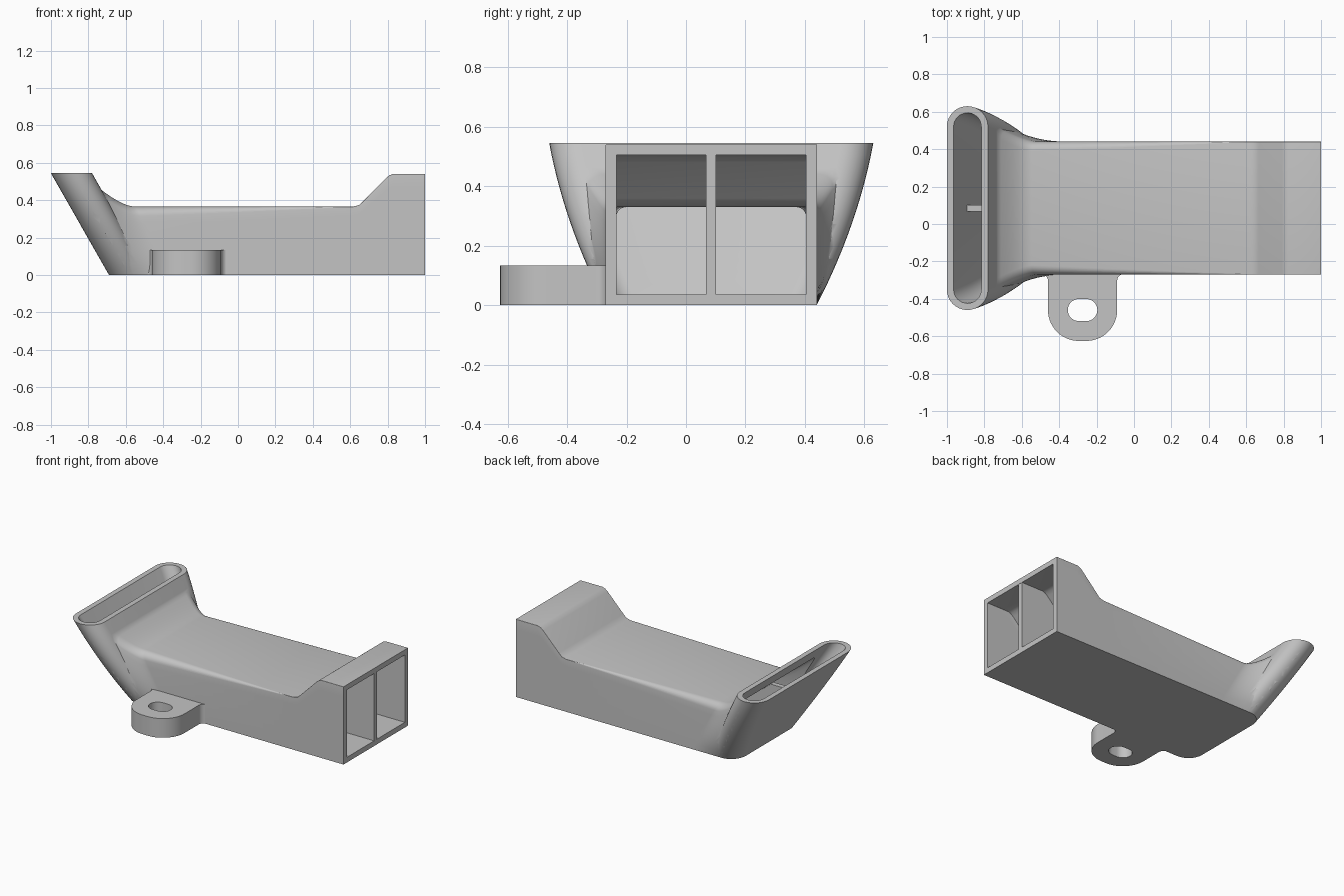
import bpy
import bmesh
from math import sin, cos, pi

if "Cube" in bpy.data.objects:
    bpy.data.objects.remove(bpy.data.objects["Cube"], do_unlink=True)

MID = 0.085      # centre line of the duct in y
HEIGHT = 0.545   # nozzle mouth height
LEAN = 0.57      # how far the nozzle leans per unit of height
WALL = 0.036

grey = bpy.data.materials.new("light grey plastic")
grey.use_nodes = True
grey.diffuse_color = (0.55, 0.55, 0.55, 1)
grey.node_tree.nodes["Principled BSDF"].inputs["Base Color"].default_value = (0.55, 0.55, 0.55, 1)


def loft(name, rings):
    """Closed skin through rings that share one point count."""
    bm = bmesh.new()
    loops = [[bm.verts.new(p) for p in ring] for ring in rings]
    n = len(loops[0])
    for a, b in zip(loops, loops[1:]):
        for i in range(n):
            j = (i + 1) % n
            bm.faces.new((a[i], a[j], b[j], b[i]))
    bm.faces.new(loops[0])
    bm.faces.new(loops[-1])
    bmesh.ops.recalc_face_normals(bm, faces=bm.faces)
    mesh = bpy.data.meshes.new(name)
    bm.to_mesh(mesh)
    bm.free()
    mesh.materials.append(grey)
    obj = bpy.data.objects.new(name, mesh)
    bpy.context.collection.objects.link(obj)
    return obj


def activate(obj):
    bpy.ops.object.select_all(action='DESELECT')
    obj.select_set(True)
    bpy.context.view_layer.objects.active = obj


def boolean(target, tool, operation):
    activate(target)
    mod = target.modifiers.new("cut", 'BOOLEAN')
    mod.object, mod.operation, mod.solver = tool, operation, 'EXACT'
    bpy.ops.object.modifier_apply(modifier=mod.name)
    bpy.data.objects.remove(tool, do_unlink=True)


def smooth(obj):
    activate(obj)
    bpy.ops.object.shade_smooth_by_angle(angle=pi / 6)


def half_width(z):
    u = z / HEIGHT
    return 0.355 + 0.28 * u - 0.09 * u * u


def arc(cx, cy, r, start, end, steps=10):
    return [(cx + r * cos(start + (end - start) * i / steps),
             cy + r * sin(start + (end - start) * i / steps)) for i in range(steps + 1)]


def stadium(cx, cy, half, r, steps=16):
    """Slot outline whose long axis runs along the second coordinate."""
    return (arc(cx, cy + half, r, 0, pi, steps) + arc(cx, cy - half, r, pi, 2 * pi, steps))


# Nozzle: leaning stadium sections that widen upwards
def nozzle(name, inset, low, high):
    rings = []
    for i in range(15):
        z = low + (high - low) * i / 14
        r = 0.11 - inset
        outline = stadium(-0.58 - LEAN * z, MID, half_width(z) - 0.11, r)
        rings.append([(x, y, z) for x, y in outline])
    return loft(name, rings)


# Body: box sections, stepped at the inlet and flared into the nozzle
def body_ring(x, top, lean, r, flare, inset):
    top -= inset
    r = max(r - inset / 2, 0.002)
    side = [(0, inset + (top - r - inset) * i / 8) for i in range(8)]
    side += [(px, pz) for px, pz in arc(-r, top - r, r, 0, pi / 2, 6)]
    right = []
    for dy, z in side:
        w = 0.355 - inset + dy + flare * (half_width(z) - 0.355)
        right.append((x - lean * LEAN * z, w, z))
    return ([(px, MID + w, z) for px, w, z in right]
            + [(px, MID - w, z) for px, w, z in reversed(right)])


def body(name, inset, start):
    profile = [(start, 0.54), (0.83, 0.54), (0.81, 0.533), (0.79, 0.517),
               (0.67, 0.395), (0.648, 0.374), (0.615, 0.365)]
    rings = [body_ring(x, top, 0, 0, 0, inset) for x, top in profile]
    for i in range(13):
        t = i / 12
        top = 0.365 + min(0.3 * t * t, 0.13)
        rings.append(body_ring(-0.34 - 0.24 * t, top, 1, 0.05, t ** 1.5, inset))
    return loft(name, rings)


duct = body("duct", 0, 1.0)
boolean(duct, nozzle("nozzle", 0, 0, HEIGHT), 'UNION')
boolean(duct, body("body_cavity", WALL, 1.05), 'DIFFERENCE')
boolean(duct, nozzle("nozzle_cavity", WALL, WALL, HEIGHT + 0.03), 'DIFFERENCE')
smooth(duct)

# Divider running through the duct and partway up the nozzle
outline = [(0.999, 0.02), (0.999, 0.52), (0.82, 0.52), (0.64, 0.35), (-0.57, 0.35),
           (-0.66, 0.37), (-0.72, 0.42), (-0.91, 0.42), (-0.68, 0.02)]
loft("divider", [[(x, y, z) for x, z in outline] for y in (0.067, 0.101)])

# Mounting lug with a slotted hole and filleted root
LX, LY = -0.275, -0.46
ROOT, FILLET = -0.268, 0.035
outer = [(LX + 0.22, ROOT + 0.01)]
outer += arc(LX + 0.185 + FILLET, ROOT - FILLET, FILLET, pi / 2, pi, 6)
outer += arc(LX + 0.02, LY, 0.165, 0, -pi / 2, 14)
outer += arc(LX - 0.02, LY, 0.165, -pi / 2, -pi, 14)
outer += arc(LX - 0.185 - FILLET, ROOT - FILLET, FILLET, 0, pi / 2, 6)
outer += [(LX - 0.22, ROOT + 0.01)]
lug = loft("mounting_lug", [[(x, y, z) for x, y in outer] for z in (0, 0.133)])
slot = [(LX + v, LY + u) for u, v in stadium(0, 0, 0.02, 0.059)]
boolean(lug, loft("slot", [[(x, y, z) for x, y in slot] for z in (-0.1, 0.3)]), 'DIFFERENCE')
smooth(lug)
